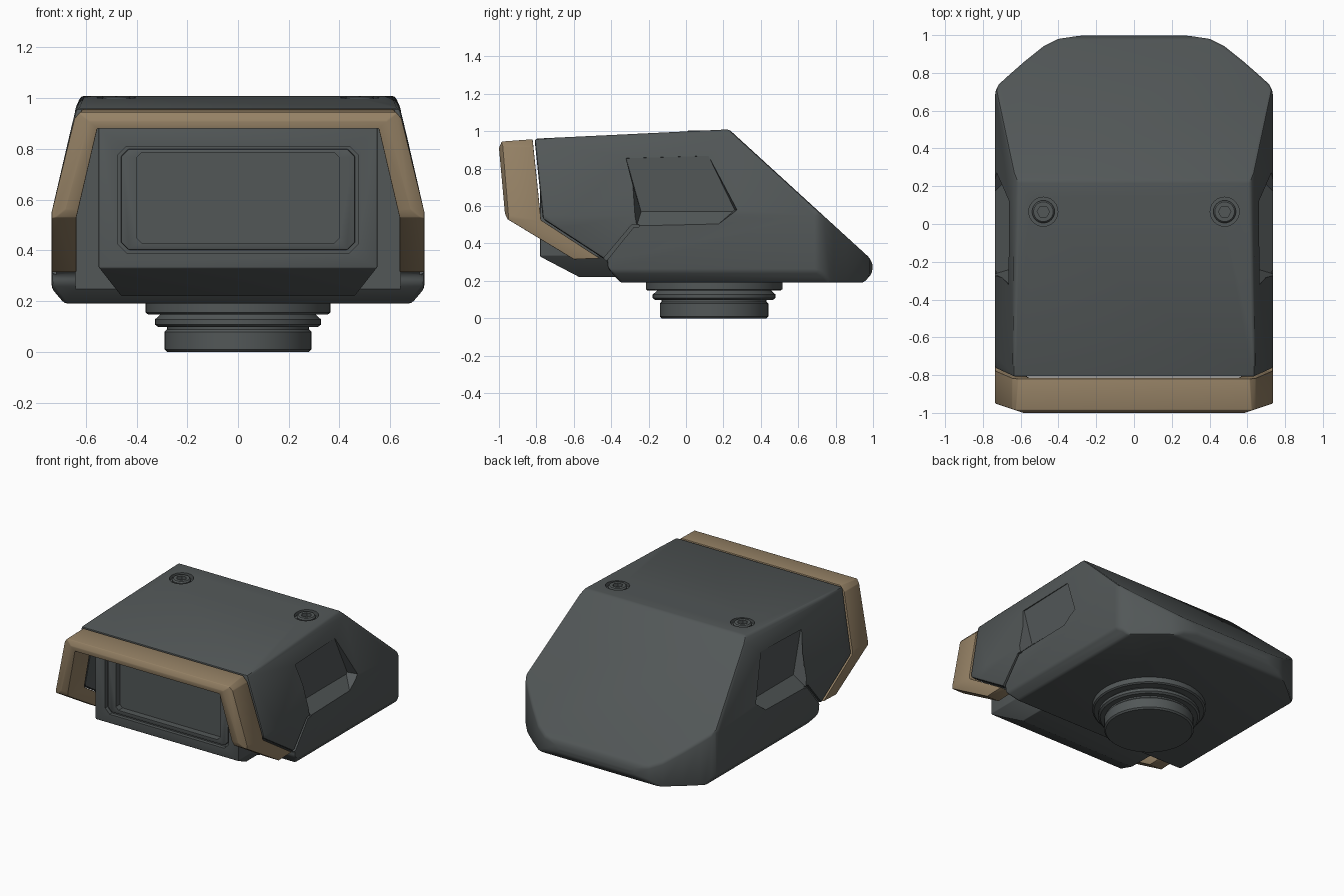
import bpy, bmesh, math

cube = bpy.data.objects.get("Cube")
if cube:
    bpy.data.objects.remove(cube, do_unlink=True)


def material(name, rgb):
    mat = bpy.data.materials.new(name)
    mat.use_nodes = True
    mat.diffuse_color = (*rgb, 1)
    mat.node_tree.nodes["Principled BSDF"].inputs["Base Color"].default_value = (*rgb, 1)
    return mat


GREY = material("dark grey", (0.085, 0.096, 0.097))
TAN = material("tan", (0.30, 0.22, 0.13))


def loft(name, rings, mat=GREY, caps=True):
    """Skin a list of equal-length closed rings."""
    bm = bmesh.new()
    loops = [[bm.verts.new(p) for p in ring] for ring in rings]
    n = len(rings[0])
    for a, b in zip(loops, loops[1:]):
        for i in range(n):
            bm.faces.new((a[i], a[(i + 1) % n], b[(i + 1) % n], b[i]))
    if caps:
        bm.faces.new(loops[0])
        bm.faces.new(loops[-1])
    bmesh.ops.recalc_face_normals(bm, faces=bm.faces)
    mesh = bpy.data.meshes.new(name)
    bm.to_mesh(mesh)
    bm.free()
    mesh.materials.append(mat)
    obj = bpy.data.objects.new(name, mesh)
    bpy.context.collection.objects.link(obj)
    return obj


PLACE = {"x": lambda u, v, w: (w, u, v),
         "y": lambda u, v, w: (u, w, v),
         "z": lambda u, v, w: (u, v, w)}


def prism(name, pts, axis, lo, hi, mat=GREY):
    return loft(name, [[PLACE[axis](u, v, w) for u, v in pts] for w in (lo, hi)], mat)


def sym(pts):
    """Close a right-hand profile with its mirror image."""
    return pts + [(-x, v) for x, v in reversed(pts)]


def apply(obj, mod):
    bpy.ops.object.select_all(action="DESELECT")
    bpy.context.view_layer.objects.active = obj
    obj.select_set(True)
    bpy.ops.object.modifier_apply(modifier=mod.name)


def combine(obj, cutter, operation="DIFFERENCE"):
    mod = obj.modifiers.new("boolean", "BOOLEAN")
    mod.operation = operation
    mod.solver = "EXACT"
    mod.object = cutter
    apply(obj, mod)
    bpy.data.objects.remove(cutter, do_unlink=True)


def bevel(obj, width):
    mod = obj.modifiers.new("bevel", "BEVEL")
    mod.width = width
    mod.segments = 2
    mod.limit_method = "ANGLE"
    mod.angle_limit = math.radians(25)
    apply(obj, mod)


def smooth(obj):
    bpy.ops.object.select_all(action="DESELECT")
    bpy.context.view_layer.objects.active = obj
    obj.select_set(True)
    bpy.ops.object.shade_smooth_by_angle(angle=math.radians(32))


def circle(r, z, x=0, y=0, n=48):
    return [(x + r * math.cos(2 * math.pi * i / n), y + r * math.sin(2 * math.pi * i / n), z)
            for i in range(n)]


def cut_rect(w, lo, hi, c):
    """Rectangle with clipped corners, centred on x."""
    return sym([(w - c, lo), (w, lo + c), (w, hi - c), (w - c, hi)])


# Housing: side, front and plan outlines intersected
body = prism("housing", [(-0.81, 0.96), (0.23, 1.01), (0.985, 0.32), (1.0, 0.28), (0.995, 0.24),
                         (0.95, 0.19), (-0.35, 0.19), (-0.42, 0.27), (-0.42, 0.305),
                         (-0.45, 0.325), (-0.765, 0.53)], "x", -1, 1)
combine(body, prism("front_outline", sym([(0.68, 0.1), (0.68, 0.185), (0.735, 0.25), (0.735, 0.55),
                                          (0.637, 0.97), (0.61, 1.03)]), "y", -2, 2), "INTERSECT")
combine(body, prism("plan_outline", sym([(0.735, -2), (0.735, 0.70), (0.715, 0.74), (0.66, 0.79),
                                         (0.58, 0.86), (0.48, 0.94), (0.40, 0.98), (0.30, 0.995),
                                         (0.15, 1.01)]), "z", -1, 2), "INTERSECT")
bevel(body, 0.018)

# Hood cavity around the display
INNER = [(0.64, 0.0), (0.64, 0.53), (0.555, 0.88)]
combine(body, prism("cavity", sym(INNER), "y", -2, -0.40))

# Side pockets with sloping sills, and the seam leading down from them
for s in (1, -1):
    pocket_in = [(-0.32, 0.855), (0.12, 0.868), (0.26, 0.58), (0.25, 0.57), (-0.24, 0.57)]
    pocket_out = [(-0.33, 0.86), (0.12, 0.875), (0.275, 0.58), (0.17, 0.50), (-0.265, 0.49)]
    combine(body, loft("pocket", [[(s * x, y, z) for y, z in ring]
                                  for x, ring in ((0.657, pocket_in), (0.74, pocket_out))]))
    seam = [(-0.45, 0.31), (-0.29, 0.50), (-0.25, 0.50), (-0.25, 0.487), (-0.28, 0.487), (-0.43, 0.30)]
    combine(body, prism("seam", seam, "x", s * 0.715, s * 0.9))

# Screws sunk into the roof
for s, side in ((1, "left"), (-1, "right")):
    x, y = s * 0.48, 0.065
    combine(body, loft("recess", [circle(0.077, z, x, y, 24) for z in (0.975, 1.1)]))
    screw = loft(side + "_screw", [circle(r, z, x, y, 24) for r, z in
                                   ((0.06, 0.96), (0.06, 0.995), (0.052, 1.004))])
    combine(screw, loft("socket", [circle(0.033, z, x, y, 6) for z in (0.98, 1.1)]))
    smooth(screw)
smooth(body)

# Trim arch on the hood rim
trim = prism("hood_trim", [(-0.985, 0.945), (-0.82, 0.957), (-0.775, 0.525), (-0.46, 0.32),
                           (-0.60, 0.315), (-0.955, 0.53), (-0.968, 0.56), (-1.0, 0.91)],
             "x", -1, 1, TAN)
arch = [(0.735, 0.2), (0.735, 0.55), (0.645, 0.92), (0.61, 0.96)]
arch_in = [(0.555, 0.88), (0.637, 0.53), (0.637, 0.2)]
combine(trim, prism("arch", arch + [(-x, z) for x, z in reversed(arch)]
                    + [(-x, z) for x, z in reversed(arch_in)] + arch_in, "y", -2, 2, TAN), "INTERSECT")
combine(trim, prism("trim_plan", sym([(0.9, 0), (0.9, -0.895), (0.735, -0.95), (0.58, -1.002)]),
                    "z", -1, 2, TAN), "INTERSECT")
bevel(trim, 0.01)
smooth(trim)

# Display block with stepped bezel
display = prism("display_block", [(-0.78, 0.885), (-0.78, 0.33), (-0.57, 0.22), (-0.30, 0.22),
                                  (-0.30, 0.885)], "x", -0.9, 0.9)
combine(display, prism("display_outline", sym([(0.46, 0.1), (0.46, 0.22), (0.55, 0.335),
                                               (0.55, 0.95)]), "y", -2, 2), "INTERSECT")
bevel(display, 0.01)
combine(display, prism("bezel", cut_rect(0.475, 0.39, 0.81, 0.035), "y", -2, -0.755))
bezel = prism("bezel_frame", cut_rect(0.462, 0.402, 0.80, 0.03), "y", -0.77, -0.74)
bevel(bezel, 0.006)
for part in (display, bezel):
    combine(part, prism("opening", cut_rect(0.40, 0.43, 0.785, 0.02), "y", -2, -0.725))
    smooth(part)

# Round mount underneath
steps = [(0.28, 0.0), (0.29, 0.01), (0.29, 0.078), (0.28, 0.088), (0.28, 0.098), (0.315, 0.098),
         (0.328, 0.108), (0.328, 0.128), (0.315, 0.138), (0.305, 0.148), (0.355, 0.148),
         (0.365, 0.155), (0.365, 0.20)]
smooth(loft("mount", [circle(r, z, 0, 0.15) for r, z in steps]))
